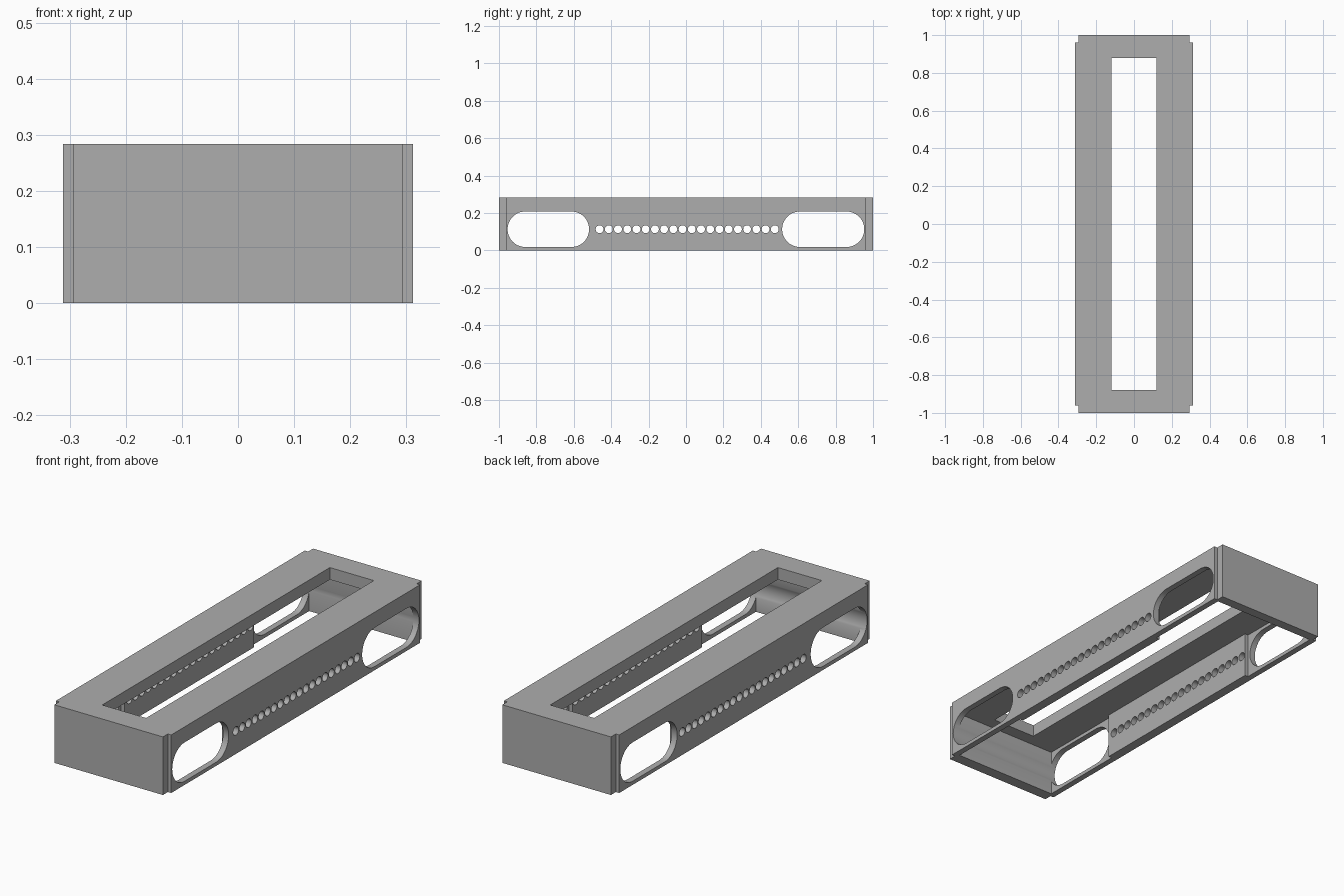
import bpy, bmesh, math

old = bpy.data.objects.get("Cube")
if old:
    bpy.data.objects.remove(old, do_unlink=True)

grey = bpy.data.materials.new("plain grey")
grey.use_nodes = True
grey.diffuse_color = (0.42, 0.42, 0.42, 1)
grey.node_tree.nodes["Principled BSDF"].inputs["Base Color"].default_value = (0.42, 0.42, 0.42, 1)


def prism(name, points, offset):
    """Close a flat outline of 3D points and extrude it along offset."""
    bm = bmesh.new()
    face = bm.faces.new([bm.verts.new(p) for p in points])
    moved = bmesh.ops.extrude_face_region(bm, geom=[face])["geom"]
    bmesh.ops.translate(bm, vec=offset, verts=[v for v in moved if isinstance(v, bmesh.types.BMVert)])
    bmesh.ops.recalc_face_normals(bm, faces=bm.faces)
    mesh = bpy.data.meshes.new(name)
    bm.to_mesh(mesh)
    bm.free()
    mesh.materials.append(grey)
    obj = bpy.data.objects.new(name, mesh)
    bpy.context.collection.objects.link(obj)
    return obj


def outline(quarter, z):
    """Mirror a quarter outline (from +x side to +y end) into a full loop."""
    half = quarter + [(-x, y) for x, y in reversed(quarter)]
    return [(x, y, z) for x, y in half + [(-x, -y) for x, y in half]]


def stadium(y0, y1, z, r, steps):
    """Side outline with a round cap at each end; y0 == y1 gives a circle."""
    loop = []
    for centre, start in ((y1, -math.pi / 2), (y0, math.pi / 2)):
        count = steps if y0 == y1 else steps + 1
        for i in range(count):
            a = start + math.pi * i / steps
            loop.append((-0.5, centre + r * math.cos(a), z + r * math.sin(a)))
    return loop


# Body with notched corners
HALF_X, HEIGHT = 0.312, 0.284
body = prism("tray_body", outline([(HALF_X, 0.962), (0.294, 0.962), (0.294, 1.0)], 0), (0, 0, HEIGHT))

# Underside pocket, with thicker walls along the middle
pocket = outline([(0.264, 0.5), (0.282, 0.5), (0.282, 0.952)], -0.1)
pocket = [(x, max(y, -0.943), z) for x, y, z in pocket]
cutters = [prism("pocket_cutter", pocket, (0, 0, 0.325))]

# Long opening in the top
cutters.append(prism("opening_cutter", outline([(0.119, 0.88)], 0.1), (0, 0, 0.4)))

# Rounded side slots
for y0, y1 in ((-0.954, -0.518), (0.514, 0.953)):
    r = 0.095
    cutters.append(prism("slot_cutter", stadium(y0 + r, y1 - r, 0.113, r, 24), (1, 0, 0)))

# Row of small round holes
for i in range(20):
    y = -0.462 + i * 0.0493
    cutters.append(prism("hole_cutter", stadium(y, y, 0.113, 0.021, 12), (1, 0, 0)))

bpy.ops.object.select_all(action="DESELECT")
bpy.context.view_layer.objects.active = body
body.select_set(True)
for cutter in cutters:
    cutter.hide_render = True
    cut = body.modifiers.new("cut", "BOOLEAN")
    cut.operation = "DIFFERENCE"
    cut.solver = "EXACT"
    cut.object = cutter
    bpy.ops.object.modifier_apply(modifier=cut.name)
    bpy.data.objects.remove(cutter, do_unlink=True)

bpy.ops.object.shade_smooth_by_angle(angle=math.radians(30))
